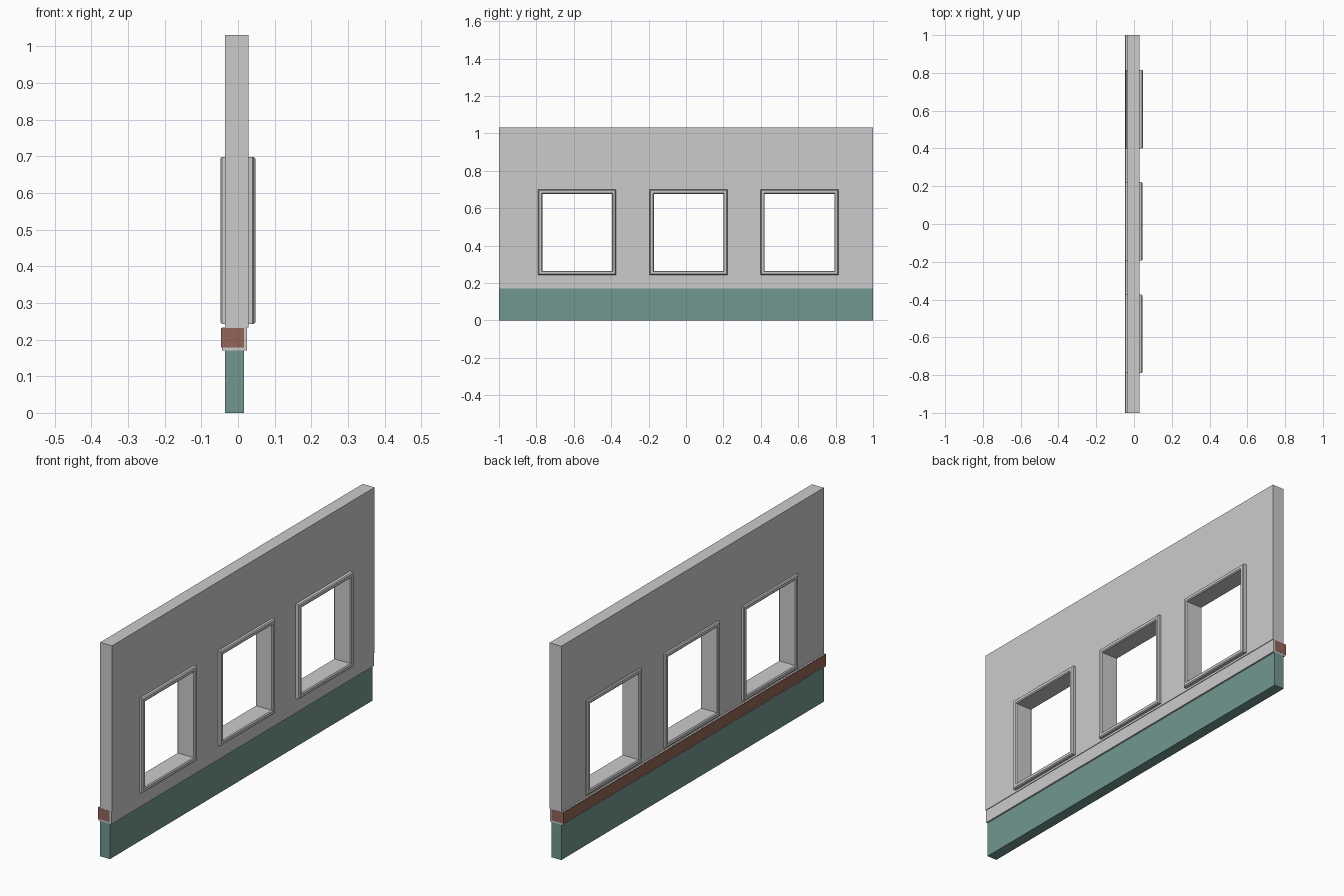
import bpy, bmesh
from mathutils import Vector

if "Cube" in bpy.data.objects:
    bpy.data.objects.remove(bpy.data.objects["Cube"])


def finish(name, bm, color=None):
    bmesh.ops.recalc_face_normals(bm, faces=bm.faces)
    me = bpy.data.meshes.new(name)
    bm.to_mesh(me)
    bm.free()
    ob = bpy.data.objects.new(name, me)
    bpy.context.collection.objects.link(ob)
    if color:
        mat = bpy.data.materials.new(name + "_paint")
        mat.diffuse_color = (*color, 1)
        mat.use_nodes = True
        mat.node_tree.nodes["Principled BSDF"].inputs["Base Color"].default_value = mat.diffuse_color
        me.materials.append(mat)
    return ob


def box(name, lo, hi, color=None):
    bm = bmesh.new()
    bmesh.ops.create_cube(bm, size=1)
    lo, hi = Vector(lo), Vector(hi)
    for v in bm.verts:
        v.co = (lo + hi) / 2 + v.co * (hi - lo)
    return finish(name, bm, color)


# Window layout: frame y start and x offset; shared z range and bar width
FRAME_W, Z0, Z1, BAR = 0.416, 0.243, 0.699, 0.022
WINDOWS = [(-0.790, -0.002), (-0.194, -0.002), (0.399, 0.001)]


def window_frame(name, y0, dx):
    """Sweep a chamfered rectangular profile around the opening."""
    h, c, y1 = 0.0463, 0.0045, y0 + FRAME_W
    profile = [(-h + c, 0), (h - c, 0), (h, c), (h, BAR - c),
               (h - c, BAR), (-h + c, BAR), (-h, BAR - c), (-h, c)]
    bm = bmesh.new()
    rings = [[bm.verts.new((x + dx, y, z)) for y, z in
              ((y0 + d, Z0 + d), (y1 - d, Z0 + d), (y1 - d, Z1 - d), (y0 + d, Z1 - d))]
             for x, d in profile]
    for i, a in enumerate(rings):
        b = rings[(i + 1) % len(rings)]
        for j in range(4):
            k = (j + 1) % 4
            bm.faces.new((a[j], a[k], b[k], b[j]))
    return finish(name, bm)


def wall_panel(name, x0, x1, z0, z1):
    """Flat panel with window openings, extruded to thickness."""
    inset = BAR / 2
    ys = [-1.0]
    for y, _ in WINDOWS:
        ys += [y + inset, y + FRAME_W - inset]
    ys.append(1.0)
    zs = [z0, Z0 + inset, Z1 - inset, z1]
    bm = bmesh.new()
    grid = [[bm.verts.new((x0, y, z)) for z in zs] for y in ys]
    for i in range(len(ys) - 1):
        for j in range(3):
            if not (j == 1 and i % 2 == 1):
                bm.faces.new((grid[i][j], grid[i + 1][j],
                              grid[i + 1][j + 1], grid[i][j + 1]))
    ext = bmesh.ops.extrude_face_region(bm, geom=bm.faces[:], use_keep_orig=True)
    verts = [g for g in ext["geom"] if isinstance(g, bmesh.types.BMVert)]
    bmesh.ops.translate(bm, verts=verts, vec=(x1 - x0, 0, 0))
    # merge coplanar cells
    bmesh.ops.recalc_face_normals(bm, faces=bm.faces)
    return finish(name, bm)


# Wall and the slightly recessed sill strip below it
wall_panel("wall", -0.035, 0.028, 0.233, 1.031)
box("wall_lower_strip", (-0.043, -1, 0.170), (0.025, 1, 0.233))

# Skirting base and painted trim band
box("base", (-0.035, -1, 0), (0.017, 1, 0.170), (0.17, 0.31, 0.28))
box("trim_band", (-0.047, -1.0005, 0.178), (0.016, 1.0005, 0.232), (0.29, 0.13, 0.10))

# Three window frames
for n, (y, dx) in enumerate(WINDOWS):
    window_frame(f"window_frame_{n + 1}", y, dx)
